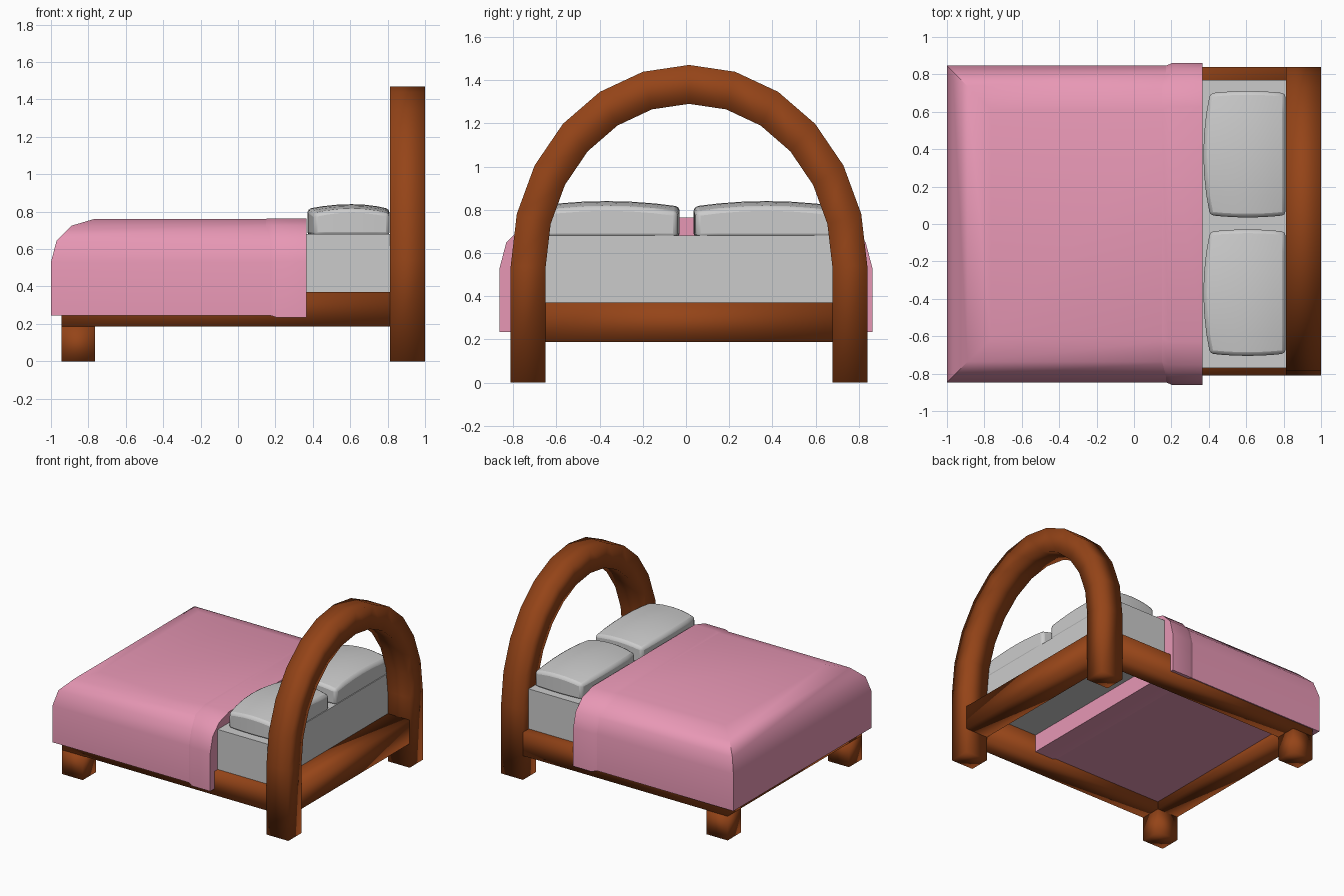
import bpy, bmesh, math

if "Cube" in bpy.data.objects:
    bpy.data.objects.remove(bpy.data.objects["Cube"])


def material(name, rgb):
    m = bpy.data.materials.new(name)
    m.diffuse_color = (*rgb, 1)
    m.use_nodes = True
    m.node_tree.nodes["Principled BSDF"].inputs["Base Color"].default_value = m.diffuse_color
    return m


WOOD = material("wood", (0.30, 0.058, 0.009))
PINK = material("pink_cloth", (0.80, 0.31, 0.46))


def finish(name, bm, mat=None, smooth=True):
    bmesh.ops.recalc_face_normals(bm, faces=bm.faces[:])
    me = bpy.data.meshes.new(name)
    bm.to_mesh(me)
    bm.free()
    ob = bpy.data.objects.new(name, me)
    bpy.context.collection.objects.link(ob)
    if mat:
        me.materials.append(mat)
    for p in me.polygons:
        p.use_smooth = smooth
    return ob


def loft(name, rings, mat=None, smooth=True):
    """Skin equal-length closed rings of points and cap both ends."""
    bm = bmesh.new()
    rows = [[bm.verts.new(p) for p in r] for r in rings]
    n = len(rows[0])
    for a, b in zip(rows, rows[1:]):
        for i in range(n):
            j = (i + 1) % n
            bm.faces.new((a[i], a[j], b[j], b[i]))
    bm.faces.new(rows[0])
    bm.faces.new(rows[-1])
    return finish(name, bm, mat, smooth)


def box(name, x, y, z, mat=None, smooth=True):
    rings = [[(x[0], y[0], h), (x[1], y[0], h), (x[1], y[1], h), (x[0], y[1], h)] for h in z]
    return loft(name, rings, mat, smooth)


def smooth_by_angle(ob, deg):
    bpy.ops.object.select_all(action='DESELECT')
    ob.select_set(True)
    bpy.context.view_layer.objects.active = ob
    bpy.ops.object.shade_smooth_by_angle(angle=math.radians(deg))


CY = 0.014            # frame centre line in y
OUT, INN = 0.825, 0.663

# arched headboard, square section running from foot to foot
path = [(-1, 0.0, 0.0, True)]
rings = []


def arch_ring(yo, zo, yi, zi):
    return [(0.812, CY + yo, zo), (1, CY + yo, zo), (1, CY + yi, zi), (0.812, CY + yi, zi)]


rings.append(arch_ring(-OUT, 0, -INN, 0))
for i in range(13):
    t = math.pi * (1 - i / 12)
    c, s = math.cos(t), math.sin(t)
    rings.append(arch_ring(OUT * c, 0.54 + 0.93 * s, INN * c, 0.54 + 0.75 * s))
rings.append(arch_ring(OUT, 0, INN, 0))
loft("headboard_arch", rings, WOOD)

# rails and foot legs
RAIL = (0.187, 0.37)
box("head_rail", (0.812, 1), (CY - INN, CY + INN), RAIL, WOOD)
box("foot_rail", (-0.945, -0.765), (CY - INN, CY + INN), RAIL, WOOD)
for side, tag in ((-1, "front"), (1, "back")):
    ys = sorted((CY + side * OUT, CY + side * INN))
    box(tag + "_side_rail", (-0.945, 0.812), ys, RAIL, WOOD)
    box(tag + "_foot_leg", (-0.945, -0.765), ys, (0, RAIL[0]), WOOD)

# mattress
box("mattress", (0.30, 0.812), (-0.77, 0.77), (0.37, 0.68), smooth=False)

# blanket, rounded over the foot and both sides
ROUND = [(0, 0.53), (0.03, 0.645), (0.11, 0.725), (0.235, 0.762)]
layers = [(0, 0.245)] + ROUND
blanket = loft("blanket", [[(-1 + d, -0.847 + d, z), (0.3, -0.847 + d, z),
                            (0.3, 0.847 - d, z), (-1 + d, 0.847 - d, z)]
                           for d, z in layers], PINK)
smooth_by_angle(blanket, 60)

# turned-down band, lofted along x
rings = []
for dx, grow in ((0, 0), (0.035, 0.015), (0.215, 0.015)):
    half = [(0.847 + grow - d, z + grow * 0.15) for d, z in ROUND]
    half = [(0.847 + grow, 0.245 - grow * 0.7)] + half
    prof = half + [(-y, z) for y, z in reversed(half)]
    # leading edge leans towards the foot near the top
    rings.append([(0.15 + dx + (0.022 if z < 0.7 and dx < 0.1 else 0), y, z) for y, z in prof])
band = loft("blanket_fold", rings, PINK)
smooth_by_angle(band, 60)

# pillows: domed top with straight sides and a bowed front edge
for yc, tag in ((-0.367, "front"), (0.373, "back")):
    bm = bmesh.new()
    bmesh.ops.create_grid(bm, x_segments=6, y_segments=6, size=1)
    rim = [e for e in bm.edges if e.is_boundary]
    ext = bmesh.ops.extrude_edge_only(bm, edges=rim)
    base = {v for v in ext["geom"] if isinstance(v, bmesh.types.BMVert)}
    for v in bm.verts:
        u, w = v.co.x, v.co.y
        x = 0.608 + 0.202 * u
        if u < 0:
            x += 0.035 * u * (1 - w * w)
        y = yc + (0.326 + 0.012 * (1 - u * u)) * w
        z = 0.67 if v in base else 0.79 + 0.025 * (2 - u * u - w * w)
        v.co = (x, y, z)
    bmesh.ops.contextual_create(bm, geom=[e for e in bm.edges if e.is_boundary])
    pillow = finish(tag + "_pillow", bm)
    bev = pillow.modifiers.new("soft_rim", 'BEVEL')
    bev.width = 0.02
    bev.segments = 2
    bev.limit_method = 'ANGLE'
    bev.angle_limit = math.radians(50)
    smooth_by_angle(pillow, 60)
